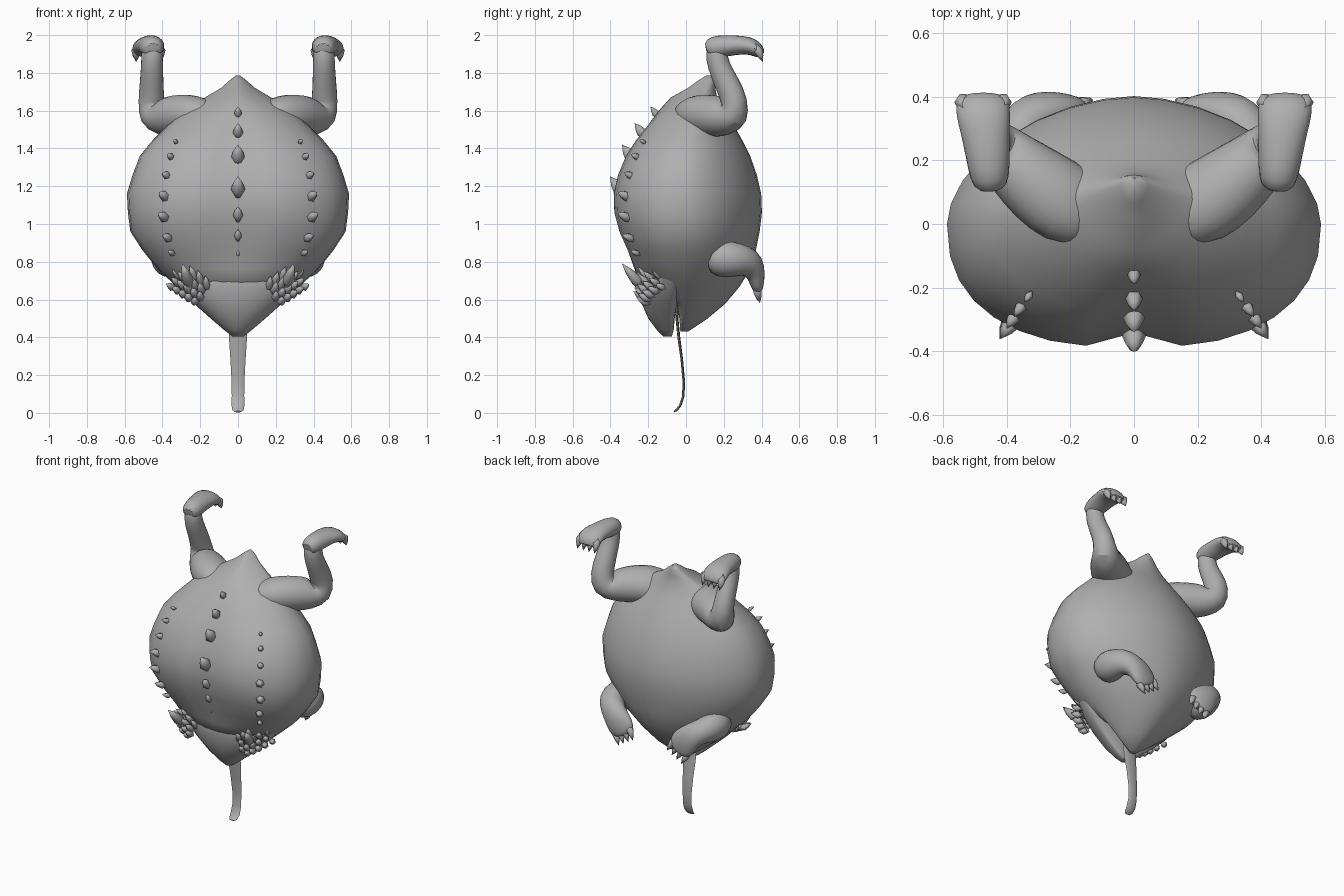
import bpy, bmesh, math, random
from mathutils import Vector

random.seed(4)
grey = bpy.data.materials.new("skin_grey")
grey.diffuse_color = (0.43, 0.43, 0.43, 1)


def finish(name, bm, subdiv=0, angle=60):
    bmesh.ops.recalc_face_normals(bm, faces=bm.faces)
    me = bpy.data.meshes.new(name)
    bm.to_mesh(me)
    bm.free()
    me.materials.append(grey)
    me.shade_smooth()
    me.set_sharp_from_angle(angle=math.radians(angle))
    ob = bpy.data.objects.new(name, me)
    bpy.context.collection.objects.link(ob)
    if subdiv:
        mod = ob.modifiers.new("smooth", "SUBSURF")
        mod.levels = mod.render_levels = subdiv
    return ob


def skin(bm, rings):
    """Bridge a list of closed rings and cap the ends."""
    vs = [[bm.verts.new(p) for p in r] for r in rings]
    n = len(vs[0])
    for a, b in zip(vs, vs[1:]):
        for i in range(n):
            j = (i + 1) % n
            bm.faces.new((a[i], a[j], b[j], b[i]))
    bm.faces.new(vs[0])
    bm.faces.new(vs[-1])


def section(z, w, f, b, ym, nf, nb, dent=0, sides=32):
    """Horizontal section: half width, front y, back y, widest y, roundness."""
    pts = []
    for i in range(sides):
        a = 2 * math.pi * i / sides
        c, s = math.cos(a), math.sin(a)
        e = 2 / (nf if s < 0 else nb)
        x = w * math.copysign(abs(c) ** e, c)
        y = ym + ((ym - f) if s < 0 else (b - ym)) * math.copysign(abs(s) ** e, s)
        if s < 0:
            y += dent * math.exp(-(x / 0.09) ** 2)
        pts.append((x, y, z))
    return pts


def tube(bm, path, side, sx, sides=10):
    """Tube along (x, y, z, r_side, r_other) points, mirrored by sx."""
    ps = [Vector((p[0] * sx, p[1], p[2])) for p in path]
    sv = Vector((side[0] * sx, side[1], side[2]))
    rings = []
    for i, p in enumerate(ps):
        t = (ps[min(i + 1, len(ps) - 1)] - ps[max(i - 1, 0)]).normalized()
        u = (sv - t * sv.dot(t)).normalized()
        v = t.cross(u)
        ra, rb = path[i][3:]
        rings.append([p + u * ra * math.cos(2 * math.pi * k / sides)
                      + v * rb * math.sin(2 * math.pi * k / sides) for k in range(sides)])
    skin(bm, rings)


def spike(bm, p, d, length, r, back=0.4, sides=6, squash=1.0):
    """Pointed spindle from a base point along a direction."""
    p, d = Vector(p), Vector(d).normalized()
    u = (Vector((1, 0, 0)) - d * d.x).normalized()
    v = d.cross(u)
    rings = []
    for at, k_r in ((0, 1.0), (0.5, 0.68)):
        rings.append([bm.verts.new(p + d * length * at + k_r * r * (
            u * math.cos(2 * math.pi * k / sides)
            + v * squash * math.sin(2 * math.pi * k / sides))) for k in range(sides)])
    tip, root = bm.verts.new(p + d * length), bm.verts.new(p - d * length * back)
    lo, hi = rings
    for k in range(sides):
        j = (k + 1) % sides
        bm.faces.new((lo[k], lo[j], hi[j], hi[k]))
        bm.faces.new((hi[k], hi[j], tip))
        bm.faces.new((lo[j], lo[k], root))


# Body with lower jaw and stub tail: z, half width, front, back, widest y, roundness, spine dent
bm = bmesh.new()
skin(bm, [section(*r[:5], r[5], 1.8, r[6]) for r in [
    (0.43, 0.025, -0.03, 0.01, -0.01, 2, 0),
    (0.50, 0.12, -0.035, 0.115, -0.01, 2, 0),
    (0.58, 0.22, -0.05, 0.21, -0.01, 2, 0),
    (0.67, 0.325, -0.243, 0.285, -0.01, 2, 0),
    (0.76, 0.425, -0.272, 0.34, -0.01, 2.3, 0),
    (0.86, 0.505, -0.315, 0.37, 0, 2.5, 0.02),
    (0.96, 0.57, -0.36, 0.39, 0, 2.5, 0.04),
    (1.06, 0.583, -0.388, 0.402, 0, 2.45, 0.05),
    (1.16, 0.588, -0.392, 0.398, 0, 2.4, 0.05),
    (1.26, 0.558, -0.37, 0.375, 0, 2.35, 0.05),
    (1.36, 0.52, -0.33, 0.34, 0.01, 2.3, 0.045),
    (1.44, 0.455, -0.28, 0.30, 0.02, 2.2, 0.03),
    (1.52, 0.375, -0.215, 0.255, 0.03, 2.1, 0.015),
    (1.60, 0.29, -0.145, 0.20, 0.05, 1.9, 0),
    (1.67, 0.175, -0.07, 0.165, 0.08, 1.6, -0.01),
    (1.72, 0.09, 0.01, 0.155, 0.11, 1.6, 0),
    (1.76, 0.045, 0.065, 0.155, 0.125, 1.8, 0),
    (1.785, 0.012, 0.105, 0.145, 0.13, 2, 0)]])
finish("body", bm)

# Upper head, overhanging the mouth
bm = bmesh.new()
skin(bm, [section(*r, 2, 2.4, sides=32) for r in [
    (0.405, 0.03, -0.12, -0.075, -0.085),
    (0.44, 0.075, -0.155, -0.065, -0.085),
    (0.50, 0.145, -0.20, -0.06, -0.09),
    (0.58, 0.235, -0.235, -0.045, -0.09),
    (0.66, 0.318, -0.25, 0.0, -0.08),
    (0.74, 0.37, -0.25, 0.05, -0.07),
    (0.82, 0.30, -0.22, 0.05, -0.05)]])
finish("head", bm)

# Tongue hanging from the mouth
bm = bmesh.new()
tube(bm, [(0, -0.05, 0.60, 0.05, 0.008), (0, -0.048, 0.50, 0.05, 0.008),
          (0, -0.038, 0.40, 0.048, 0.008), (0, -0.022, 0.28, 0.04, 0.007),
          (0, -0.012, 0.17, 0.034, 0.007), (0, -0.014, 0.09, 0.033, 0.007),
          (0, -0.03, 0.04, 0.034, 0.007), (0, -0.05, 0.015, 0.03, 0.007),
          (0, -0.064, 0.006, 0.018, 0.004)], (1, 0, 0), 1)
finish("tongue", bm)

for sx, tag in ((1, "right"), (-1, "left")):
    # Hind leg: thigh, knee and shin
    bm = bmesh.new()
    tube(bm, [(0.10, 0.03, 1.55, 0.10, 0.07), (0.18, 0.045, 1.565, 0.135, 0.105),
              (0.26, 0.09, 1.57, 0.138, 0.122),
              (0.34, 0.155, 1.573, 0.12, 0.114), (0.40, 0.21, 1.565, 0.10, 0.105),
              (0.45, 0.26, 1.575, 0.085, 0.093), (0.46, 0.26, 1.65, 0.07, 0.08),
              (0.457, 0.215, 1.75, 0.064, 0.068), (0.455, 0.17, 1.84, 0.06, 0.062),
              (0.455, 0.16, 1.91, 0.058, 0.062), (0.455, 0.165, 1.96, 0.045, 0.045)],
         (0.75, -0.55, 0.3), sx, 12)
    finish("hind_leg_" + tag, bm, 1)

    # Hind foot with claws
    bm = bmesh.new()
    tube(bm, [(0.45, 0.105, 1.92, 0.045, 0.04), (0.453, 0.14, 1.935, 0.066, 0.066),
              (0.46, 0.22, 1.945, 0.074, 0.06), (0.468, 0.30, 1.948, 0.083, 0.052),
              (0.475, 0.35, 1.94, 0.091, 0.05), (0.475, 0.385, 1.915, 0.088, 0.04),
              (0.475, 0.40, 1.89, 0.075, 0.022)],
         (1, 0, 0), sx)
    finish("hind_foot_" + tag, bm, 1)
    bm = bmesh.new()
    for i in range(4):
        x = 0.41 + 0.043 * i
        spike(bm, (sx * x, 0.382, 1.92), (0, 0.38, -0.92), 0.068, 0.026, 0.6)
    finish("hind_claws_" + tag, bm)

    # Front leg: upper arm and paw turned inward
    bm = bmesh.new()
    tube(bm, [(0.34, 0.12, 0.82, 0.09, 0.09), (0.372, 0.20, 0.815, 0.105, 0.107),
              (0.365, 0.28, 0.81, 0.088, 0.095), (0.325, 0.335, 0.80, 0.078, 0.08),
              (0.275, 0.364, 0.76, 0.09, 0.058), (0.238, 0.372, 0.715, 0.1, 0.045),
              (0.21, 0.376, 0.675, 0.085, 0.034), (0.20, 0.378, 0.655, 0.05, 0.022)],
         (0.75, 0.1, -0.65), sx, 12)
    finish("front_leg_" + tag, bm, 1)
    bm = bmesh.new()
    for i in range(4):
        t = (i - 1.5) * 0.042
        spike(bm, (sx * (0.215 + t * 0.85), 0.377, 0.675 - t * 0.5),
              (-0.45 * sx, 0.2, -0.87), 0.072, 0.024, 0.5)
    finish("front_claws_" + tag, bm)

    # Row of flank spikes: x, y, z, size
    bm = bmesh.new()
    for x, y, z, r in [(0.33, -0.225, 1.435, 0.013), (0.355, -0.26, 1.355, 0.019),
                       (0.375, -0.29, 1.255, 0.023), (0.385, -0.31, 1.145, 0.03),
                       (0.39, -0.312, 1.035, 0.029), (0.37, -0.295, 0.925, 0.025),
                       (0.35, -0.262, 0.845, 0.018)]:
        spike(bm, (sx * x, y, z), (0.5 * sx, -0.75, 0.35), r * 2.2, r, 0.8)
    finish("flank_spikes_" + tag, bm, 0, 120)

    # Cluster of brow horns along a slanted patch
    bm = bmesh.new()
    for row in range(4):
        for k in range(5):
            s, t = (k + 0.4 * (row % 2)) / 4.4, row / 3 - 0.5
            x = 0.19 + 0.135 * s + 0.05 * t
            z = 0.625 + 0.085 * s - 0.09 * t
            y = -0.24 + 0.09 * s * s + 0.045 * abs(t)
            big = 1 - abs(s - 0.4) * 0.9
            size = (0.045 + 0.045 * big * (0.5 - t)) * random.uniform(0.9, 1.15)
            spike(bm, (sx * x, y, z), (sx * (0.1 + 0.45 * s), -0.65, 0.55 - 0.4 * t),
                  size * 1.05, 0.017 + 0.009 * big, 0.7)
    spike(bm, (sx * 0.265, -0.26, 0.70), (0.25 * sx, -0.65, 0.75), 0.125, 0.034, 0.5)
    finish("brow_horns_" + tag, bm, 0, 120)

# Row of spine plates: y, z, half width
bm = bmesh.new()
for y, z, r in [(-0.16, 1.585, 0.021), (-0.235, 1.485, 0.028), (-0.29, 1.355, 0.037),
                (-0.352, 1.185, 0.038), (-0.34, 1.045, 0.027), (-0.315, 0.935, 0.021),
                (-0.285, 0.84, 0.011)]:
    spike(bm, (0, y, z), (0, -0.6, 0.8), r * 2.2, r, 1.2, squash=1.1)
finish("spine_spikes", bm, 0, 120)
